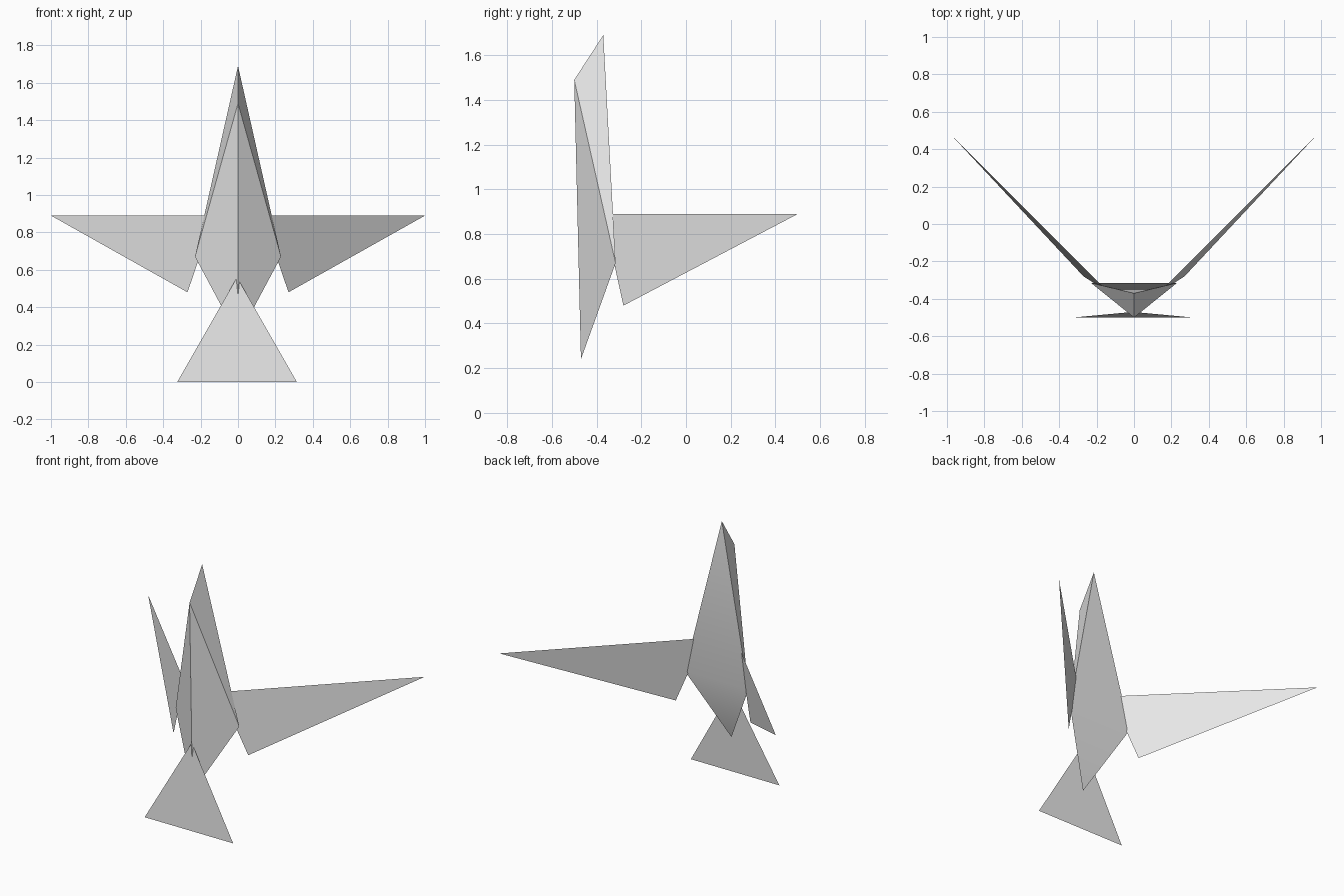
import bpy
import bmesh
import math

cube = bpy.data.objects.get("Cube")
if cube:
    bpy.data.objects.remove(cube, do_unlink=True)

# One plain paper colour
paper = bpy.data.materials.new("paper_grey")
paper.use_nodes = True
paper.diffuse_color = (0.8, 0.8, 0.8, 1)
paper.node_tree.nodes["Principled BSDF"].inputs["Base Color"].default_value = (0.8, 0.8, 0.8, 1)


def folded_part(name, points, faces):
    """Make a flat-sided part from a few corner points."""
    bm = bmesh.new()
    verts = [bm.verts.new(p) for p in points]
    for face in faces:
        bm.faces.new([verts[i] for i in face])
    bmesh.ops.recalc_face_normals(bm, faces=bm.faces)
    mesh = bpy.data.meshes.new(name)
    bm.to_mesh(mesh)
    bm.free()
    mesh.materials.append(paper)
    obj = bpy.data.objects.new(name, mesh)
    bpy.context.collection.objects.link(obj)
    return obj


# Body: a closed kite with a front ridge and a gently bent back
body = folded_part(
    "body",
    [(0, -0.37, 1.69),        # 0 head tip
     (0, -0.50, 1.49),        # 1 top of the front ridge
     (-0.23, -0.315, 0.67),   # 2 right shoulder
     (0.23, -0.315, 0.67),    # 3 left shoulder
     (0, -0.47, 0.24)],       # 4 bottom tip
    [(0, 1, 2), (0, 3, 1),    # head sides
     (1, 4, 2), (1, 3, 4),    # breast
     (0, 2, 3), (2, 4, 3)])   # back
bpy.ops.object.select_all(action="DESELECT")
body.select_set(True)
bpy.context.view_layer.objects.active = body
bpy.ops.object.shade_smooth_by_angle(angle=math.radians(30))

# Wings: single sheets swept backwards, rooted inside the body
for side, name in ((1, "left_wing"), (-1, "right_wing")):
    folded_part(
        name,
        [(side * 0.13, -0.37, 0.89), (side * 0.27, -0.28, 0.48), (side * 1.0, 0.50, 0.89)],
        [(0, 1, 2) if side > 0 else (0, 2, 1)])

# Tail: a sheet that the lower end of the ridge cuts through
folded_part(
    "tail",
    [(-0.325, -0.50, 0), (0.315, -0.50, 0), (-0.005, -0.47, 0.56)],
    [(0, 1, 2)])
